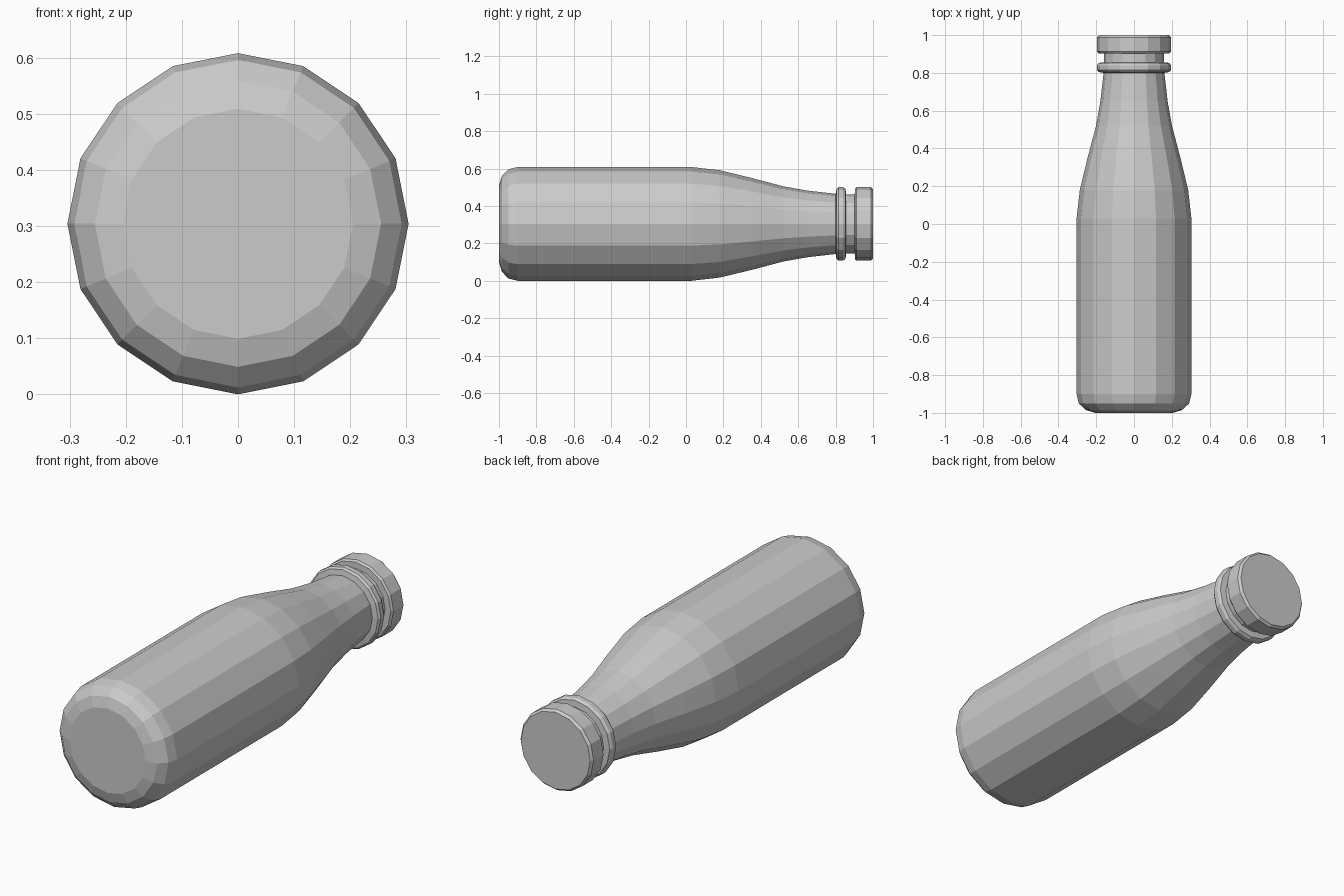
import bpy, bmesh
from math import sin, cos, tau

if "Cube" in bpy.data.objects:
    bpy.data.objects.remove(bpy.data.objects["Cube"])

SIDES = 16
AXIS_Z = 0.304


def lathe(name, profile):
    """Revolve (y, radius) points around the lying bottle's axis, with closed ends."""
    bm = bmesh.new()
    rings = [[bm.verts.new((r * cos(tau * i / SIDES), y, AXIS_Z + r * sin(tau * i / SIDES)))
              for i in range(SIDES)] for y, r in profile]
    for a, b in zip(rings, rings[1:]):
        for i in range(SIDES):
            j = (i + 1) % SIDES
            bm.faces.new((a[i], a[j], b[j], b[i]))
    bm.faces.new(rings[0])
    bm.faces.new(rings[-1])
    bmesh.ops.recalc_face_normals(bm, faces=bm.faces)
    mesh = bpy.data.meshes.new(name)
    bm.to_mesh(mesh)
    bm.free()
    obj = bpy.data.objects.new(name, mesh)
    bpy.context.collection.objects.link(obj)
    return obj


# Bottle: rounded base, straight body, curved shoulder, neck with a raised lip
lathe("bottle", [
    (-1.0, 0.205), (-0.985, 0.255), (-0.95, 0.292), (-0.9, 0.304),
    (0.03, 0.304), (0.18, 0.287), (0.35, 0.246), (0.52, 0.201), (0.65, 0.178), (0.80, 0.161),
    (0.805, 0.188), (0.815, 0.196), (0.84, 0.196), (0.853, 0.188),
    (0.856, 0.158), (0.905, 0.158)])

# Cap: short bevelled disc on the mouth
lathe("cap", [(0.902, 0.158), (0.903, 0.188), (0.912, 0.196), (0.988, 0.196), (1.0, 0.186)])
